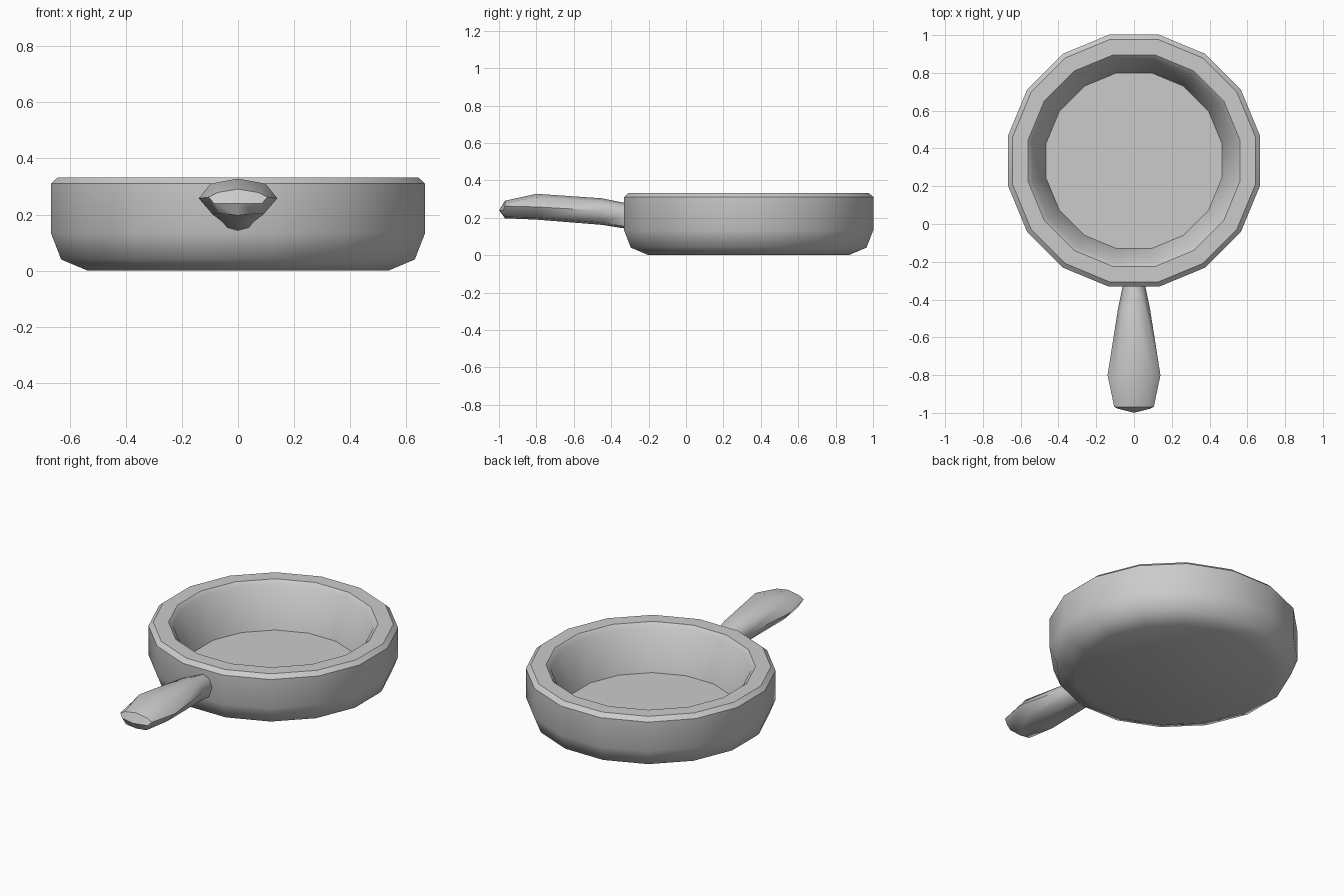
import bpy, math

if "Cube" in bpy.data.objects:
    bpy.data.objects.remove(bpy.data.objects["Cube"])

SIDES = 16
CENTER_Y = 0.335


def make_object(name, verts, faces, angle):
    mesh = bpy.data.meshes.new(name)
    mesh.from_pydata(verts, [], faces)
    obj = bpy.data.objects.new(name, mesh)
    bpy.context.collection.objects.link(obj)
    bpy.ops.object.select_all(action='DESELECT')
    obj.select_set(True)
    bpy.context.view_layer.objects.active = obj
    bpy.ops.object.mode_set(mode='EDIT')
    bpy.ops.mesh.select_all(action='SELECT')
    bpy.ops.mesh.normals_make_consistent(inside=False)
    bpy.ops.object.mode_set(mode='OBJECT')
    bpy.ops.object.shade_smooth_by_angle(angle=math.radians(angle))
    return obj


def bridge(rings, n):
    """Quads joining successive rings of n vertices."""
    return [(r * n + i, r * n + (i + 1) % n, (r + 1) * n + (i + 1) % n, (r + 1) * n + i)
            for r in range(rings - 1) for i in range(n)]


# Pan: profile of (distance to flat side, height), underside to inner floor
profile = [(0.535, 0.0), (0.63, 0.04), (0.667, 0.135), (0.667, 0.31), (0.642, 0.333),
           (0.56, 0.333), (0.535, 0.31), (0.465, 0.07)]
verts = []
for r, z in profile:
    R = r / math.cos(math.pi / SIDES)
    for i in range(SIDES):
        a = (i + 0.5) * math.tau / SIDES
        verts.append((R * math.cos(a), CENTER_Y + R * math.sin(a), z))
faces = bridge(len(profile), SIDES)
last = (len(profile) - 1) * SIDES
faces += [tuple(reversed(range(SIDES))), tuple(range(last, last + SIDES))]
pan = make_object("pan", verts, faces, 35)
# Soft lower corner of the pan
for e in pan.data.edges:
    if all(abs(pan.data.vertices[v].co.z - 0.04) < 1e-4 for v in e.vertices):
        e.use_edge_sharp = False

# Handle: eight-sided sections of (y, half width, top, middle, bottom)
sections = [(-0.25, 0.05, 0.265, 0.2, 0.133), (-0.33, 0.06, 0.28, 0.215, 0.143),
            (-0.45, 0.085, 0.304, 0.238, 0.162), (-0.80, 0.14, 0.328, 0.258, 0.19),
            (-0.968, 0.105, 0.291, 0.262, 0.197)]
verts = []
for y, w, top, mid, bot in sections:
    h = top - bot
    half = [(0.7 * w, top - 0.13 * h), (w, mid), (0.65 * w, bot + 0.08 * h)]
    ring = [(0, top)] + half + [(0, bot)] + [(-x, z) for x, z in reversed(half)]
    verts += [(x, y, z) for x, z in ring]
n = 8
faces = bridge(len(sections), n) + [tuple(range(n))]
# Blunt end: upper cap and a chamfer below it, meeting in a bent edge
c = len(verts)
verts += [(-0.085, -0.978, 0.24), (0, -0.999, 0.24), (0.085, -0.978, 0.24)]
s = c - n
faces += [(s, s + 1, s + 2, c + 2, c + 1), (s, c + 1, c, s + 6, s + 7),
          (s + 2, s + 3, c + 2), (s + 3, s + 4, c + 1, c + 2),
          (s + 4, s + 5, c, c + 1), (s + 5, s + 6, c)]
make_object("handle", verts, faces, 50)
